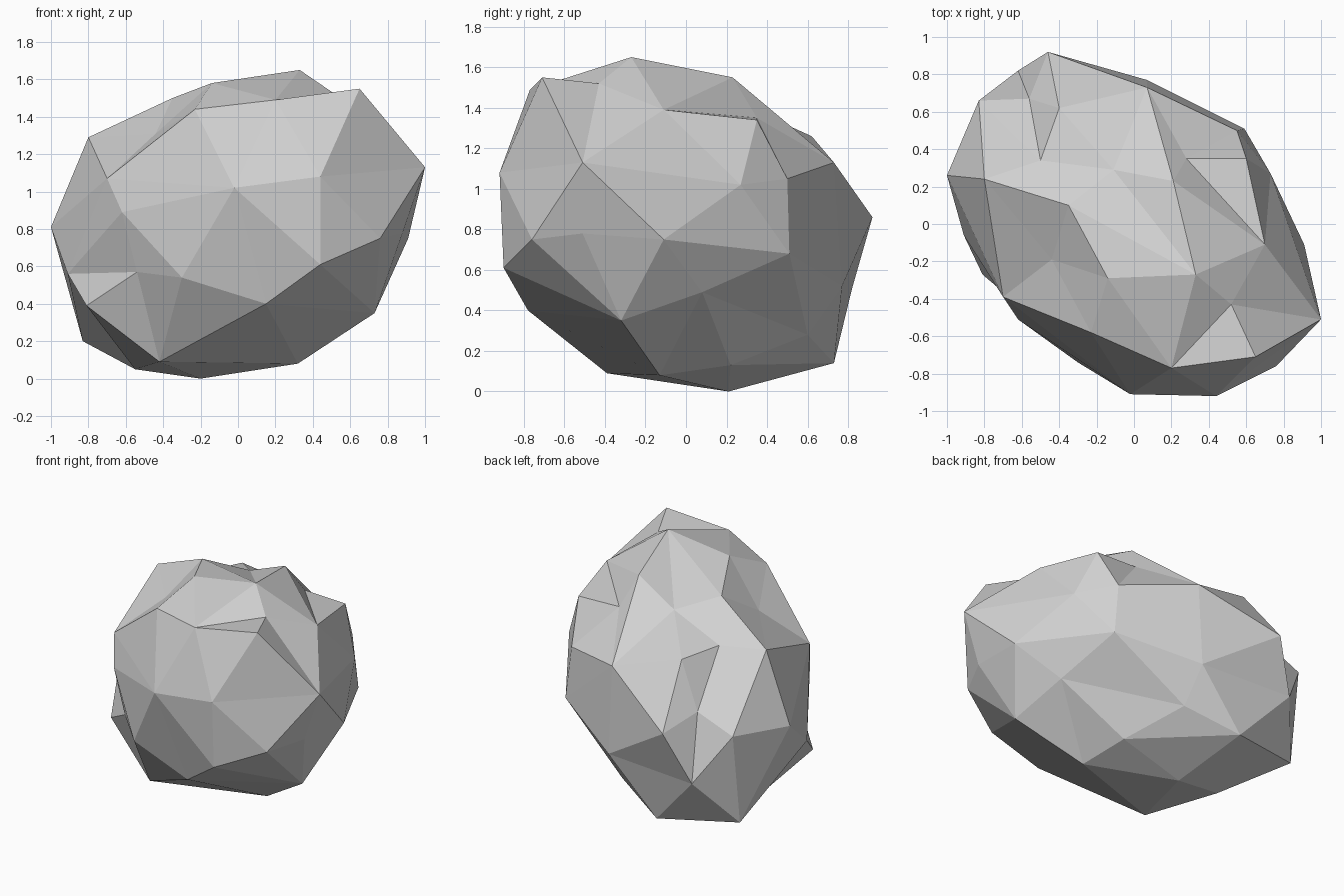
import bpy
import bmesh
from mathutils import Matrix, Vector

cube = bpy.data.objects.get("Cube")
if cube:
    bpy.data.objects.remove(cube, do_unlink=True)


def make_material(name, colour):
    material = bpy.data.materials.new(name)
    material.use_nodes = True
    material.diffuse_color = colour
    material.node_tree.nodes["Principled BSDF"].inputs["Base Color"].default_value = colour
    return material


# Chipped corners of the boulder, from the crown down to the foot
CORNERS = [
    # crown
    (.33, -.27, 1.65), (.65, -.71, 1.55), (-.14, -.29, 1.58), (.2, -.77, 1.49),
    (-.35, .1, 1.5), (.52, -.43, 1.52), (.21, .23, 1.55), (.7, -.11, 1.39),
    (.6, .35, 1.34), (.28, .35, 1.35), (-.11, .29, 1.41), (-.5, .34, 1.28),
    (-.8, .24, 1.29), (-.44, -.19, 1.31), (-.4, .62, 1.26), (-.23, -.58, 1.44),
    # upper flanks
    (1, -.51, 1.13), (.44, -.92, 1.08), (-.02, -.91, 1.02), (-.7, -.39, 1.07),
    (.73, .27, 1.02), (.55, .5, 1.05), (.07, .73, 1.13), (-.56, .67, .95),
    (-.83, .66, .84), (-.46, .92, .86), (-1, .26, .81), (-.62, -.51, .89),
    # lower flanks
    (.76, -.76, .75), (.88, -.51, .78), (.91, -.11, .75), (.59, .51, .68),
    (.07, .77, .52), (.44, -.9, .61), (-.3, -.74, .54), (-.54, -.5, .57),
    (-.91, -.06, .56), (-.62, .82, .51), (.68, .08, .49), (-.81, -.27, .39),
    # foot
    (.15, -.78, .4), (.73, -.32, .35), (.08, .6, .28), (-.28, .73, .14),
    (-.83, .58, .2), (.27, .22, .13), (.32, -.13, .08), (-.42, -.39, .09),
    (-.55, .18, .05), (-.2, .21, 0),
]

# Crown corners that a ridge must join
RIDGES = [(6, 22), (9, 7), (10, 2), (10, 0)]

# Squeeze the long diagonal so that the corners spread evenly over a ball
turn = Matrix.Rotation(.6, 3, "Z")
squeeze = Matrix.Diagonal((.75, 1, 1)) @ turn
centre = Vector((0, 0, .8))


def on_ball(corner):
    """Direction of a corner as seen from the middle of the boulder."""
    return (squeeze @ (Vector(corner) - centre)).normalized()


def join_ridge(bm, ends):
    """Turn the edge between two neighbouring facets so it joins both ends."""
    for edge in bm.edges:
        around = {vert for face in edge.link_faces for vert in face.verts}
        if around - set(edge.verts) == ends:
            bmesh.utils.edge_rotate(edge, True)
            return


def build_boulder(name, corners, material):
    bm = bmesh.new()
    verts = [bm.verts.new(on_ball(corner)) for corner in corners]
    # Wrap the ball in facets, then move every corner to its real place
    bmesh.ops.convex_hull(bm, input=verts)
    bmesh.ops.recalc_face_normals(bm, faces=list(bm.faces))
    for first, second in RIDGES:
        join_ridge(bm, {verts[first], verts[second]})
    for vert, corner in zip(verts, corners):
        vert.co = corner
    bmesh.ops.recalc_face_normals(bm, faces=list(bm.faces))
    for face in bm.faces:
        face.smooth = False
    mesh = bpy.data.meshes.new(name)
    bm.to_mesh(mesh)
    bm.free()
    mesh.materials.append(material)
    boulder = bpy.data.objects.new(name, mesh)
    bpy.context.collection.objects.link(boulder)
    return boulder


stone_grey = make_material("stone_grey", (.64, .64, .64, 1))
build_boulder("boulder", CORNERS, stone_grey)
